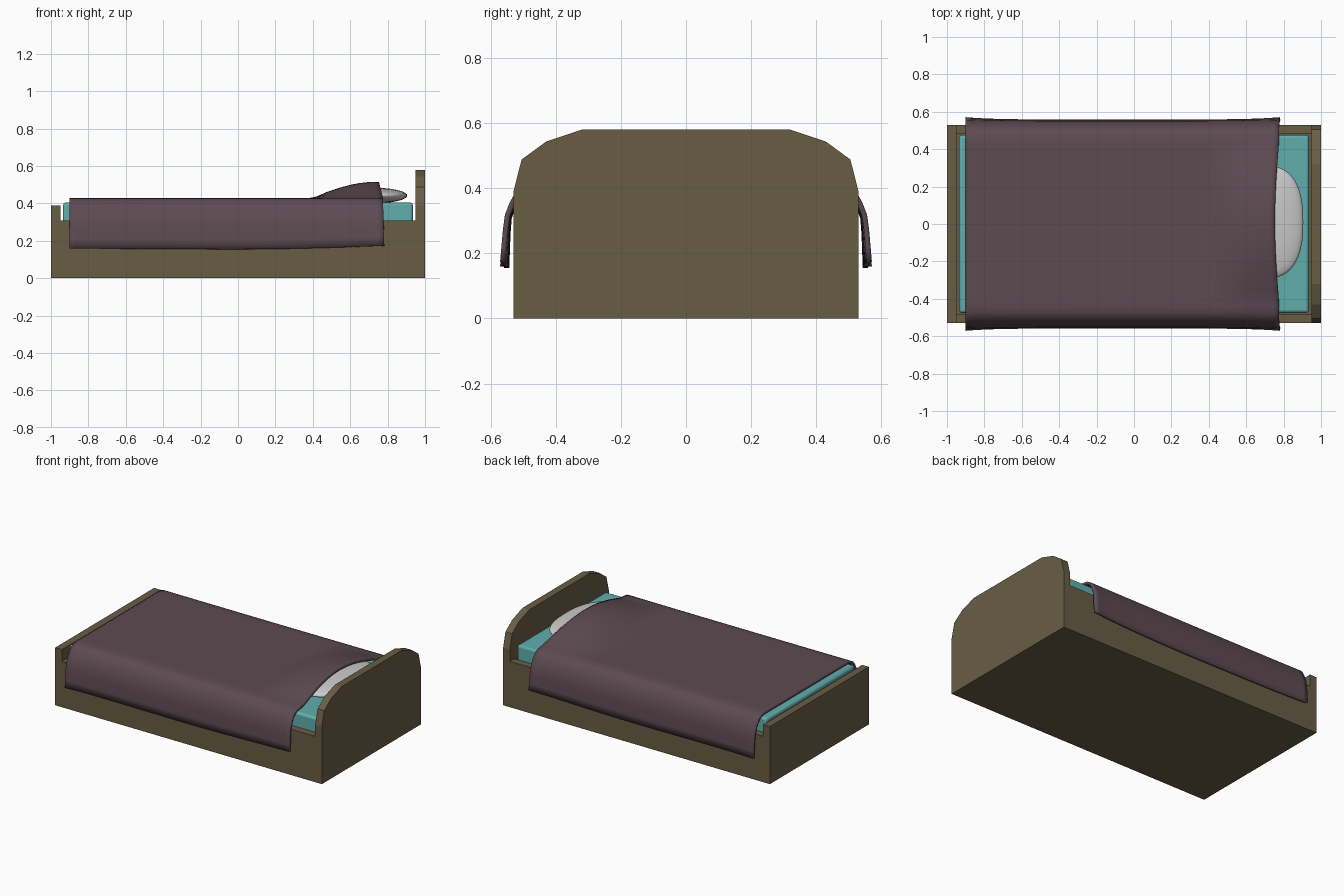
import bpy, bmesh, math

if "Cube" in bpy.data.objects:
    bpy.data.objects.remove(bpy.data.objects["Cube"])


def material(name, rgb):
    m = bpy.data.materials.new(name)
    m.diffuse_color = (*rgb, 1)
    m.use_nodes = True
    m.node_tree.nodes["Principled BSDF"].inputs["Base Color"].default_value = m.diffuse_color
    return m


WOOD = material("wood", (0.14, 0.11, 0.06))
TEAL = material("teal_sheet", (0.12, 0.42, 0.42))
PLUM = material("plum_cloth", (0.11, 0.07, 0.085))


def finish(name, bm, mat=None):
    bmesh.ops.recalc_face_normals(bm, faces=bm.faces)
    me = bpy.data.meshes.new(name)
    bm.to_mesh(me)
    bm.free()
    ob = bpy.data.objects.new(name, me)
    bpy.context.collection.objects.link(ob)
    if mat:
        me.materials.append(mat)
    return ob


def smooth(ob, angle=40):
    bpy.ops.object.select_all(action='DESELECT')
    ob.select_set(True)
    bpy.context.view_layer.objects.active = ob
    bpy.ops.object.shade_smooth_by_angle(angle=math.radians(angle))


def box(name, lo, hi, mat):
    bm = bmesh.new()
    bmesh.ops.create_cube(bm, size=1)
    for v in bm.verts:
        v.co = [(a + b) / 2 + c * (b - a) for a, b, c in zip(lo, hi, v.co)]
    return finish(name, bm, mat)


# Frame: floor panel, side rails and footboard
box("base_panel", (-0.95, -0.48, 0), (0.95, 0.48, 0.20), WOOD)
for side, name in ((-1, "front_rail"), (1, "back_rail")):
    y0, y1 = sorted((side * 0.48, side * 0.53))
    box(name, (-0.95, y0, 0), (0.95, y1, 0.31), WOOD)
box("footboard", (-1, -0.53, 0), (-0.95, 0.53, 0.39), WOOD)

# Headboard: faceted arch profile, extruded
half = [(0.53, 0), (0.53, 0.39), (0.505, 0.488), (0.43, 0.543), (0.32, 0.58)]
profile = half + [(-y, z) for y, z in reversed(half)]
bm = bmesh.new()
face = bm.faces.new([bm.verts.new((0.95, y, z)) for y, z in profile])
ext = bmesh.ops.extrude_face_region(bm, geom=[face])
bmesh.ops.translate(bm, vec=(0.05, 0, 0),
                    verts=[g for g in ext["geom"] if isinstance(g, bmesh.types.BMVert)])
finish("headboard", bm, WOOD)

# Mattress with rounded edges
mattress = box("mattress", (-0.935, -0.475, 0.20), (0.935, 0.475, 0.405), TEAL)
bev = mattress.modifiers.new("round", 'BEVEL')
bev.width = 0.015
bev.segments = 3
smooth(mattress)

# Pillow: flattened sphere with a squarish outline
bm = bmesh.new()
bmesh.ops.create_uvsphere(bm, u_segments=40, v_segments=20, radius=1)
for v in bm.verts:
    x, y, z = v.co
    r = math.hypot(x, y)
    k = r / (abs(x) ** 2.5 + abs(y) ** 2.5) ** 0.4 if r > 1e-6 else 1
    v.co = (0.71 + 0.195 * x * k, 0.01 + 0.30 * y * k, 0.442 + 0.043 * z)
smooth(finish("pillow", bm), 60)

# Blanket: draped section swept along the bed, lifted over the pillow
SIDE = [(0.44, 0.430), (0.475, 0.425), (0.502, 0.410), (0.522, 0.385),
        (0.538, 0.350), (0.551, 0.310), (0.555, 0.260), (0.557, 0.205), (0.559, 0.155)]
TOP = [(-0.44 + 0.04 * i, 0.43) for i in range(1, 22)]
section = [(-y, z) for y, z in reversed(SIDE)] + TOP + SIDE
NX = 56


def bump(x, y):
    t = min(max((x - 0.39) / 0.36, 0), 1)
    rise = math.sin(t * math.pi / 2) * min(1, t * 5) ** 0.5
    return 0.085 * rise * max(0, 1 - ((y - 0.01) / 0.43) ** 2) ** 1.2


bm = bmesh.new()
rows = []
for i in range(NX + 1):
    s = i / NX
    row = []
    for y, z in section:
        drop = min(max((0.43 - z) / 0.275, 0), 1)
        x = -0.9 + 1.675 * s
        lift = bump(x, y)
        flare = 0.012 * abs(2 * s - 1) ** 6 * drop
        hem = (0.02 * max(0, 2 * s - 1) ** 2 + 0.005 * max(0, 1 - 2 * s)) * drop
        x += -0.25 * lift * s ** 8 + 0.006 * drop * s ** 8
        row.append(bm.verts.new((x, y + math.copysign(flare, y), z + lift + hem)))
    rows.append(row)
for a, b in zip(rows, rows[1:]):
    for j in range(len(section) - 1):
        bm.faces.new((a[j], b[j], b[j + 1], a[j + 1]))
blanket = finish("blanket", bm, PLUM)
if blanket.data.polygons[len(section) // 2].normal.z < 0:
    blanket.data.flip_normals()
sol = blanket.modifiers.new("thickness", 'SOLIDIFY')
sol.thickness = 0.016
sol.offset = -1
smooth(blanket)
